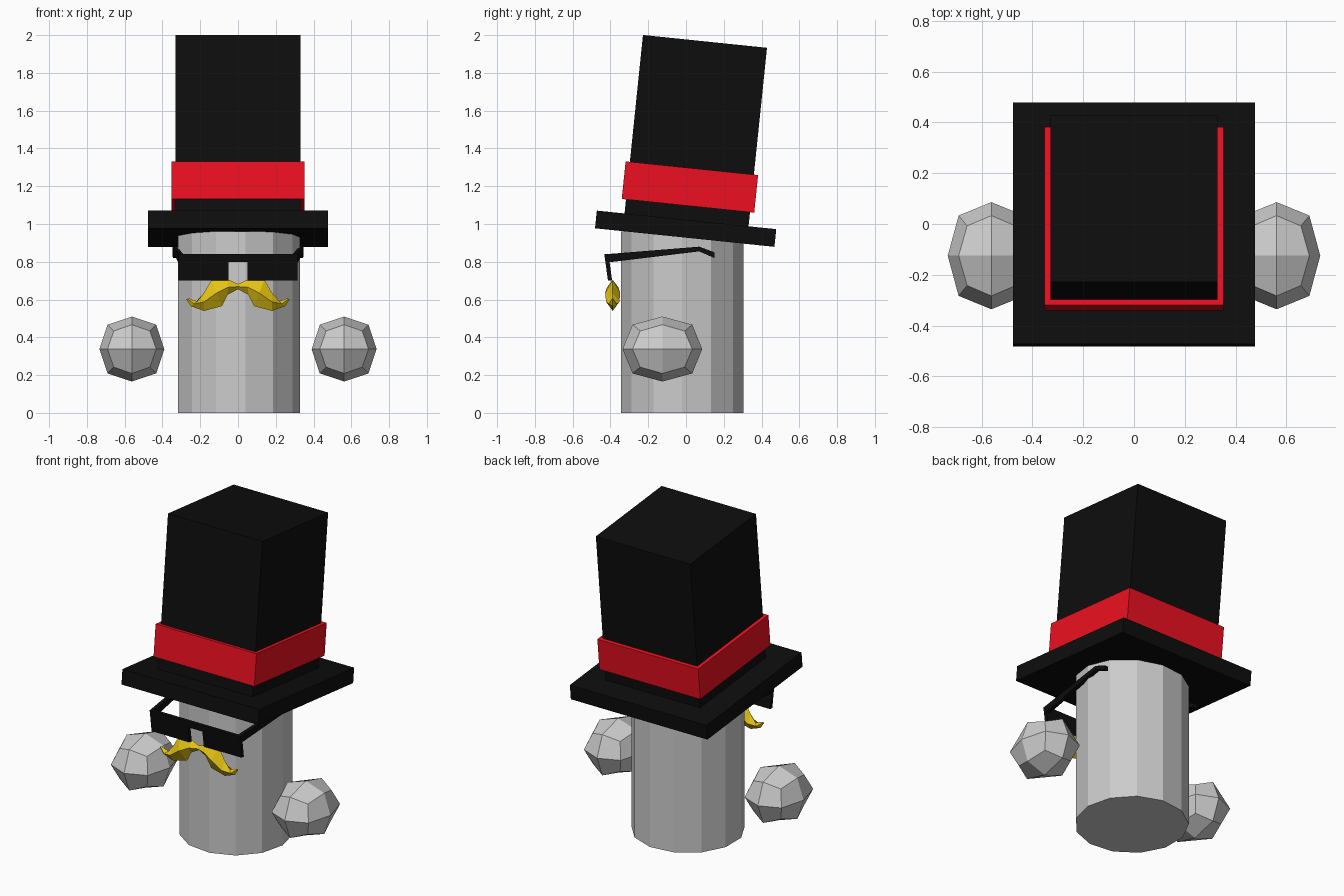
import bpy, bmesh, math
from mathutils import Matrix, Vector

if "Cube" in bpy.data.objects:
    bpy.data.objects.remove(bpy.data.objects["Cube"])


def material(name, rgb):
    m = bpy.data.materials.new(name)
    m.diffuse_color = (*rgb, 1)
    m.use_nodes = True
    m.node_tree.nodes["Principled BSDF"].inputs["Base Color"].default_value = m.diffuse_color
    return m


BLACK = material("black", (0.004, 0.004, 0.004))
RED = material("red", (0.85, 0.005, 0.015))
GOLD = material("gold", (0.78, 0.55, 0.006))


def finish(name, bm, mat=None):
    bmesh.ops.recalc_face_normals(bm, faces=bm.faces)
    me = bpy.data.meshes.new(name)
    bm.to_mesh(me)
    bm.free()
    ob = bpy.data.objects.new(name, me)
    bpy.context.collection.objects.link(ob)
    if mat:
        me.materials.append(mat)
    return ob


def loft(bm, rings):
    """Skin a list of equal-length point rings and cap both ends."""
    vs = [[bm.verts.new(p) for p in r] for r in rings]
    n = len(vs[0])
    for a, b in zip(vs, vs[1:]):
        for i in range(n):
            j = (i + 1) % n
            bm.faces.new((a[i], a[j], b[j], b[i]))
    bm.faces.new(vs[0])
    bm.faces.new(vs[-1])


# Body: 13-sided column
bm = bmesh.new()
R, H, N = 0.327, 0.96, 13
loft(bm, [[(R * math.cos(2 * math.pi * i / N), -0.02 + R * math.sin(2 * math.pi * i / N), z)
           for i in range(N)] for z in (0, H)])
finish("body", bm)

# Hat: square boxes stacked along one axis tilted backwards
tilt = Matrix.Translation((0, -0.002, 0.975)) @ Matrix.Rotation(math.radians(-5.9), 4, 'X')
for name, width, low, high, mat in (("hat_brim", 0.955, -0.047, 0.047, BLACK),
                                    ("hat_crown", 0.66, 0.0, 0.997, BLACK),
                                    ("hat_band", 0.705, 0.122, 0.322, RED)):
    bm = bmesh.new()
    w = width / 2
    loft(bm, [[tilt @ Vector((x, y, z)) for x, y in ((-w, -w), (w, -w), (w, w), (-w, w))]
              for z in (low, high)])
    finish(name, bm, mat)

# Hands: cube rounded by one smoothing step, stretched front to back
for side, s in (("left", -1), ("right", 1)):
    bm = bmesh.new()
    bmesh.ops.create_cube(bm, size=2)
    bmesh.ops.subdivide_edges(bm, edges=bm.edges[:], cuts=1, use_grid_fill=True)
    for v in bm.verts:
        corners = sum(abs(c) > 0.5 for c in v.co)
        k = (0, 1, 0.75, 0.556)[corners]
        v.co = Vector((s * 0.562 + 0.172 * k * v.co.x,
                       -0.125 + 0.211 * k * v.co.y,
                       0.338 + 0.172 * k * v.co.z))
    finish(side + "_hand", bm)

# Glasses front: flat plate with a nose notch, leaning slightly back at the bottom
half = [(0.315, 0.84), (0.315, 0.70), (0.05, 0.70), (0.05, 0.80)]
outline = half + [(-x, z) for x, z in reversed(half)]
bm = bmesh.new()
loft(bm, [[(x, -0.403 + d - 0.14 * (z - 0.70), z) for x, z in outline] for d in (-0.01, 0.012)])
finish("glasses_front", bm, BLACK)

# Glasses arms: bent strips (y, outer x, bottom z, top z)
arm = [(-0.425, 0.315, 0.795, 0.84), (0.07, 0.348, 0.855, 0.88), (0.15, 0.345, 0.82, 0.85)]
for side, s in (("left", -1), ("right", 1)):
    bm = bmesh.new()
    loft(bm, [[(s * x, y, lo), (s * x, y, hi), (s * (x - 0.025), y, hi), (s * (x - 0.025), y, lo)]
              for y, x, lo, hi in arm])
    finish(side + "_glasses_arm", bm, BLACK)

# Moustache: diamond sections from centre to curled tip (top x, z, bottom x, z, half depth)
sections = [(0, 0.682, 0, 0.655, 0.015), (0.05, 0.705, 0.055, 0.625, 0.03),
            (0.14, 0.705, 0.085, 0.565, 0.04), (0.18, 0.635, 0.18, 0.54, 0.035),
            (0.215, 0.59, 0.25, 0.565, 0.02), (0.262, 0.607, 0.274, 0.602, 0.004)]
full = [(-a, b, -c, d, e) for a, b, c, d, e in reversed(sections[1:])] + sections
bm = bmesh.new()
loft(bm, [[(a, -0.388, b), ((a + c) / 2, -0.388 - e, (b + d) / 2),
           (c, -0.388, d), ((a + c) / 2, -0.388 + e, (b + d) / 2)] for a, b, c, d, e in full])
finish("moustache", bm, GOLD)
